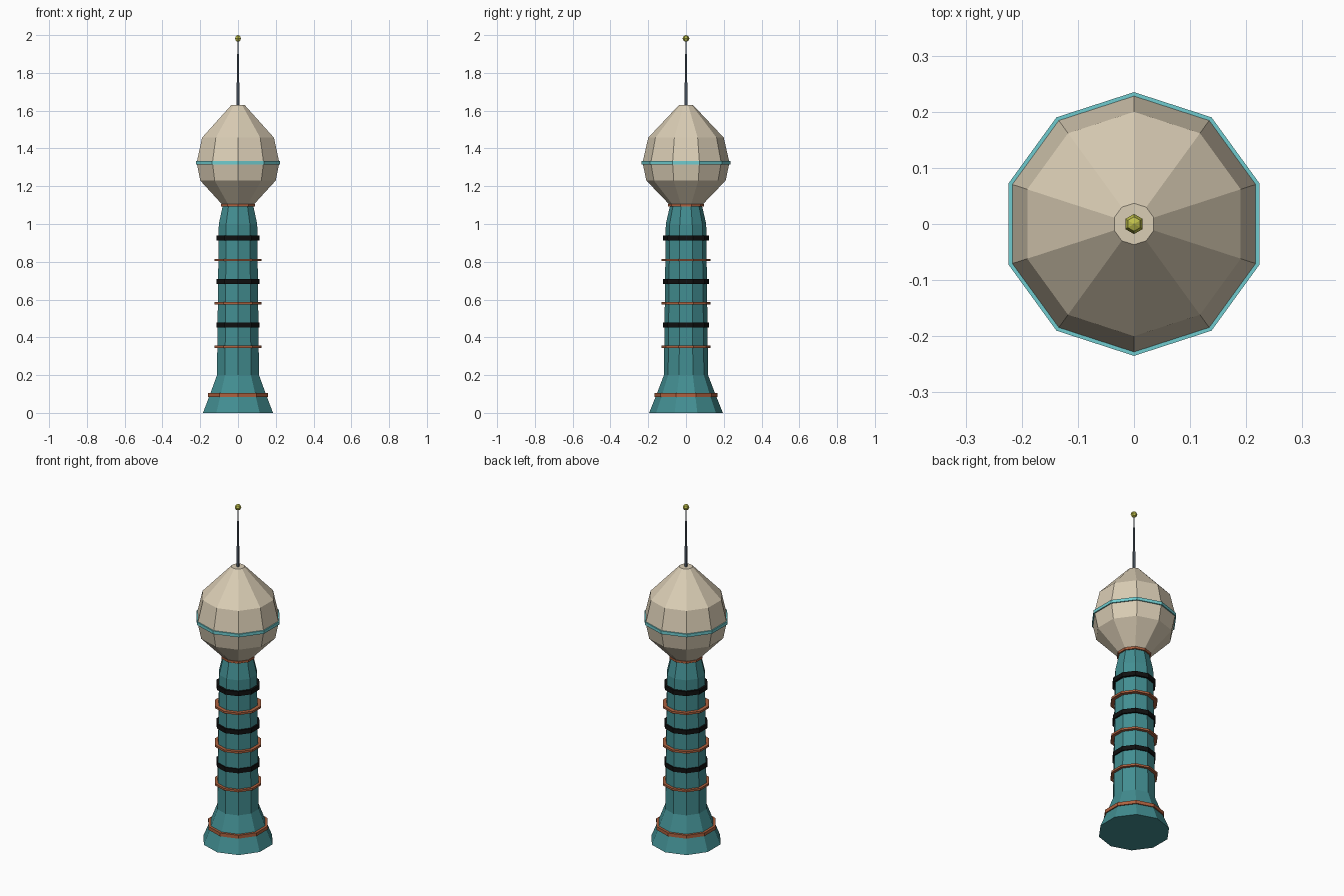
import bpy
import bmesh
from math import sin, cos, pi

cube = bpy.data.objects.get("Cube")
if cube:
    bpy.data.objects.remove(cube, do_unlink=True)


def make_material(name, rgb):
    mat = bpy.data.materials.new(name)
    mat.use_nodes = True
    mat.diffuse_color = (*rgb, 1)
    mat.node_tree.nodes["Principled BSDF"].inputs["Base Color"].default_value = (*rgb, 1)
    return mat


teal = make_material("teal", (0.055, 0.27, 0.285))
cream = make_material("cream", (0.70, 0.61, 0.46))
copper = make_material("copper", (0.42, 0.12, 0.05))
cyan = make_material("light cyan", (0.16, 0.60, 0.62))
black = make_material("black", (0.005, 0.005, 0.005))
steel = make_material("blue grey steel", (0.10, 0.13, 0.17))
yellow = make_material("yellow", (0.52, 0.52, 0.07))


def lathe(name, profile, mat, sides=10):
    """Flat-faced solid turned from (radius, height) pairs, a corner facing +y."""
    bm = bmesh.new()
    rings = []
    for r, z in profile:
        angles = [2 * pi * i / sides for i in range(sides)]
        rings.append([bm.verts.new((-r * sin(a), r * cos(a), z)) for a in angles])
    for low, high in zip(rings, rings[1:]):
        for i in range(sides):
            j = (i + 1) % sides
            bm.faces.new((low[i], low[j], high[j], high[i]))
    bm.faces.new(rings[0][::-1])
    bm.faces.new(rings[-1])
    bmesh.ops.remove_doubles(bm, verts=bm.verts, dist=1e-5)
    bmesh.ops.recalc_face_normals(bm, faces=bm.faces)
    mesh = bpy.data.meshes.new(name)
    bm.to_mesh(mesh)
    bm.free()
    mesh.materials.append(mat)
    obj = bpy.data.objects.new(name, mesh)
    bpy.context.collection.objects.link(obj)
    return obj


def band(name, radius, z, height, mat):
    lathe(name, [(radius, z - height / 2), (radius, z + height / 2)], mat)


# Flared shaft
lathe("shaft", [(0.195, 0), (0.155, 0.1), (0.117, 0.2), (0.107, 1.0), (0.084, 1.1)], teal)

# Rings around the shaft
band("base_ring", 0.168, 0.095, 0.02, copper)
band("neck_ring", 0.094, 1.1, 0.013, copper)
for i in range(3):
    band(f"copper_ring_{i + 1}", 0.131, 0.35 + 0.23 * i, 0.012, copper)
    band(f"black_band_{i + 1}", 0.121, 0.465 + 0.23 * i, 0.026, black)

# Faceted bulb with its waist band
lathe("bulb", [(0.085, 1.1), (0.21, 1.23), (0.23, 1.325), (0.20, 1.457), (0.037, 1.63)], cream)
band("waist_band", 0.235, 1.325, 0.018, cyan)

# Stepped mast and ball
for i, (r, low, high) in enumerate([(0.008, 1.625, 1.75), (0.005, 1.75, 1.9), (0.003, 1.9, 1.97)]):
    lathe(f"mast_{i + 1}", [(r, low), (r, high)], steel, 6)
ball = [(0.018 * sin(pi * i / 4), 1.982 - 0.018 * cos(pi * i / 4)) for i in range(1, 4)]
lathe("mast_ball", [(0.0001, 1.964), *ball, (0.0001, 2.0)], yellow, 6)
